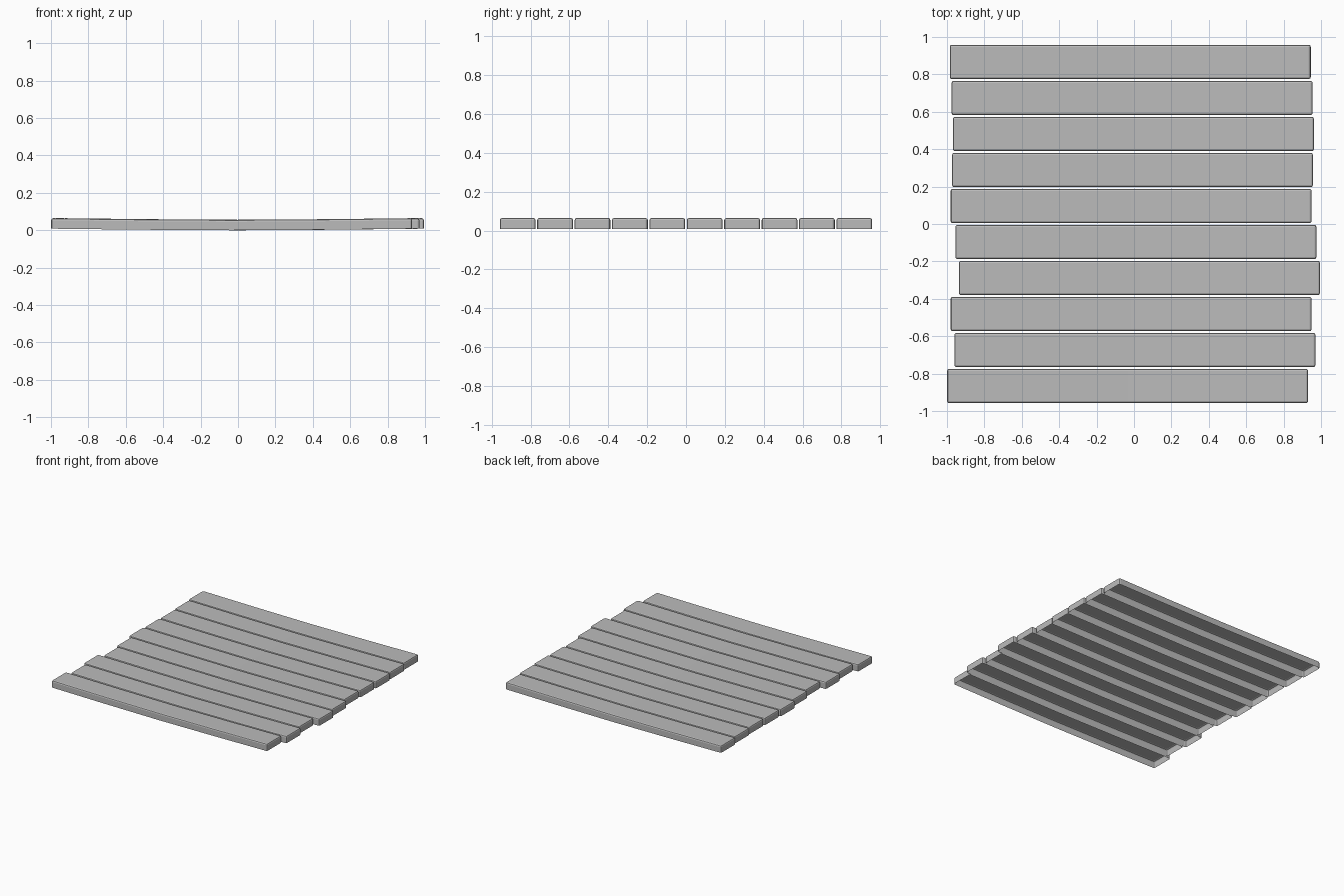
import bpy, bmesh

cube = bpy.data.objects.get("Cube")
if cube:
    bpy.data.objects.remove(cube, do_unlink=True)

grey = bpy.data.materials.new("plain_grey")
grey.use_nodes = True
colour = (0.5, 0.5, 0.5, 1)
grey.diffuse_color = colour
grey.node_tree.nodes["Principled BSDF"].inputs["Base Color"].default_value = colour

LENGTH, WIDTH, THICK = 1.93, 0.184, 0.056
PITCH, SAG = 0.1925, 0.009


def plank(name, x, y):
    """Hollow, open-bottomed board with chamfered edges and a slight sag."""
    bm = bmesh.new()
    bmesh.ops.create_cube(bm, size=1)
    for v in bm.verts:
        v.co.x *= LENGTH
        v.co.y *= WIDTH
        v.co.z = (v.co.z + 0.5) * THICK
    # open the underside, then chamfer the top rim and upright corners
    bottom = [f for f in bm.faces if f.normal.z < -0.5]
    bmesh.ops.delete(bm, geom=bottom, context='FACES')
    rim = [e for e in bm.edges if not e.is_boundary]
    bmesh.ops.bevel(bm, geom=rim, offset=0.011, segments=2, profile=0.5,
                    affect='EDGES')
    # cross cuts so the board can sag
    for cut in (-0.5, 0, 0.5):
        bmesh.ops.bisect_plane(bm, geom=bm.verts[:] + bm.edges[:] + bm.faces[:],
                               plane_co=(cut, 0, 0), plane_no=(1, 0, 0))
    for v in bm.verts:
        v.co.z += SAG * abs(v.co.x) ** 1.5
    mesh = bpy.data.meshes.new(name)
    bm.to_mesh(mesh)
    bm.free()
    mesh.materials.append(grey)
    obj = bpy.data.objects.new(name, mesh)
    obj.location = (x, y, 0)
    bpy.context.collection.objects.link(obj)


# Boards from front to back, each slid sideways a little
shifts = (-0.034, 0.005, -0.015, 0.029, 0.01, -0.015, -0.008, -0.003, -0.01, -0.02)
for i, shift in enumerate(shifts):
    plank(f"plank_{i + 1}", shift, (i - 4.5) * PITCH)
